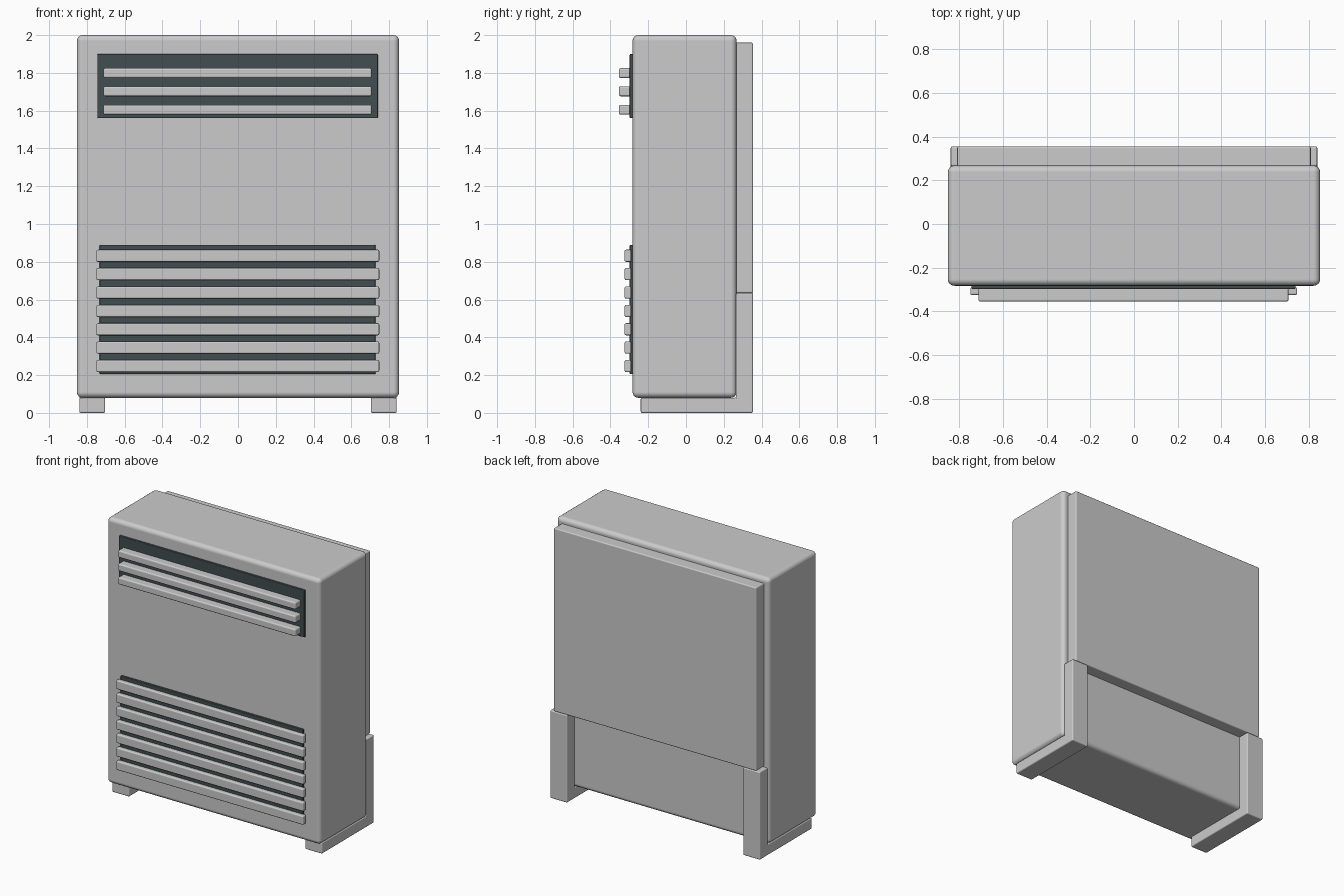
import bpy, bmesh

if "Cube" in bpy.data.objects:
    bpy.data.objects.remove(bpy.data.objects["Cube"])

dark = bpy.data.materials.new("dark_grille")
dark.diffuse_color = (0.055, 0.075, 0.08, 1)
dark.use_nodes = True
dark.node_tree.nodes["Principled BSDF"].inputs["Base Color"].default_value = dark.diffuse_color


def finish(name, bm, bevel, segments=3, mat=None):
    bmesh.ops.recalc_face_normals(bm, faces=bm.faces)
    me = bpy.data.meshes.new(name)
    bm.to_mesh(me)
    bm.free()
    ob = bpy.data.objects.new(name, me)
    bpy.context.collection.objects.link(ob)
    if mat:
        me.materials.append(mat)
    if bevel:
        mod = ob.modifiers.new("bevel", "BEVEL")
        mod.width, mod.segments = bevel, segments
        mod.harden_normals = True
    me.shade_smooth()
    return ob


def box(name, x, y, z, bevel, segments=3, mat=None):
    bm = bmesh.new()
    bmesh.ops.create_cube(bm, size=1)
    for v in bm.verts:
        for i, (lo, hi) in enumerate((x, y, z)):
            v.co[i] = lo if v.co[i] < 0 else hi
    return finish(name, bm, bevel, segments, mat)


# Cabinet and raised back panel
box("cabinet", (-.853, .853), (-.283, .268), (.08, 2), .03, 4)
box("back_panel", (-.81, .81), (.25, .355), (.635, 1.96), .008)

# L-shaped feet: a runner under the cabinet and an upright behind it
profile = [(-.24, 0), (.355, 0), (.355, .635), (.265, .635), (.265, .08), (-.24, .08)]
for name, s in (("left_foot", -1), ("right_foot", 1)):
    bm = bmesh.new()
    face = bm.faces.new([bm.verts.new((s * .703, y, z)) for y, z in profile])
    ext = bmesh.ops.extrude_face_region(bm, geom=[face])["geom"]
    bmesh.ops.translate(bm, vec=(s * .137, 0, 0),
                        verts=[g for g in ext if isinstance(g, bmesh.types.BMVert)])
    finish(name, bm, .008)

# Upper outlet: dark plate with deep slats
box("upper_grille", (-.745, .74), (-.298, -.26), (1.56, 1.9), .005, 2, dark)
for i in range(3):
    z = 1.605 + i * .097
    box(f"upper_slat_{i + 1}", (-.713, .708), (-.356, -.29), (z - .026, z + .026), .01)

# Lower intake: dark plate with shallow slats
box("lower_grille", (-.732, .728), (-.298, -.26), (.205, .89), .005, 2, dark)
for i in range(7):
    z = .248 + i * .0973
    box(f"lower_slat_{i + 1}", (-.75, .748), (-.325, -.29), (z - .032, z + .032), .008)
